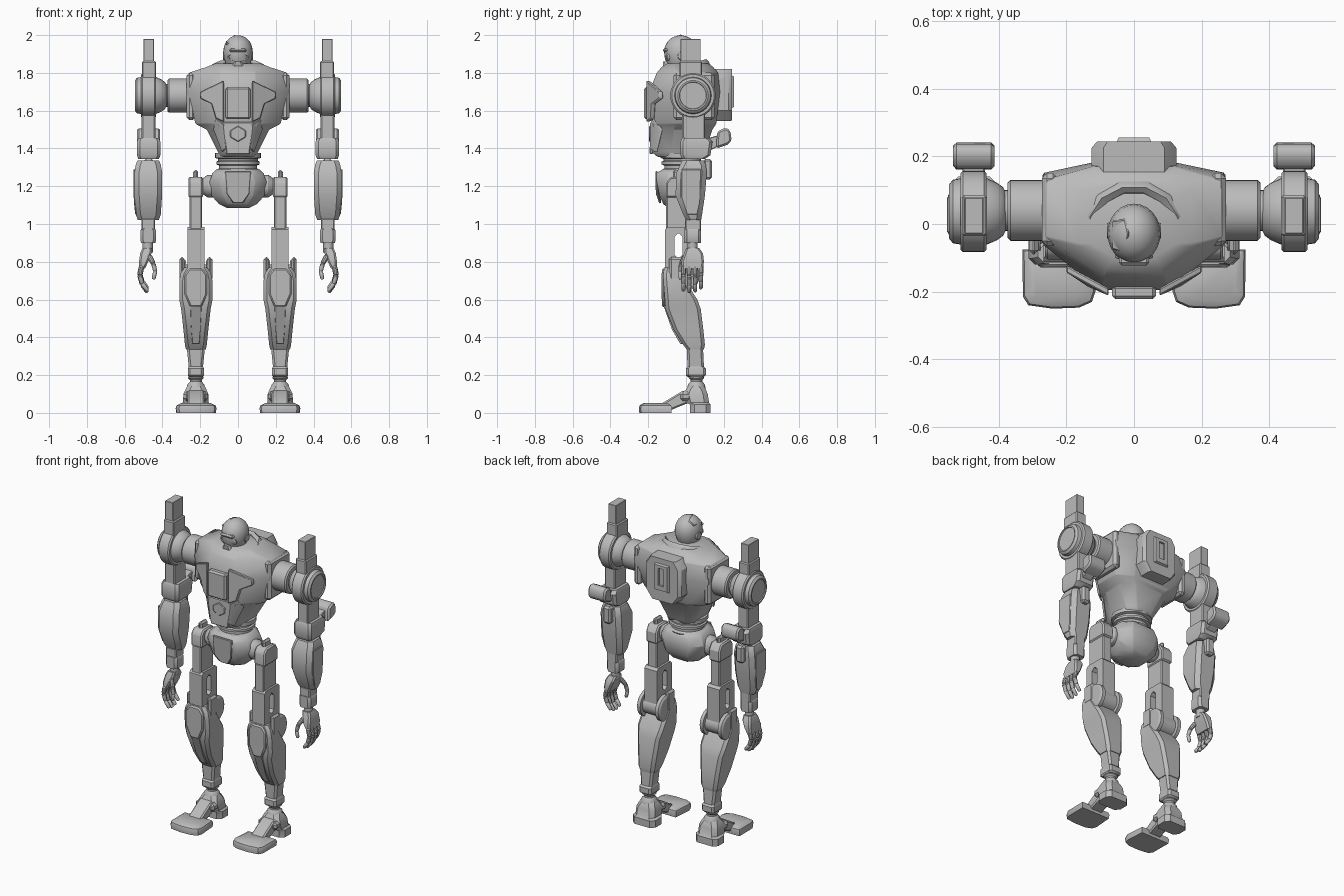
import bpy, bmesh, math
from mathutils import Vector, Matrix

grey = bpy.data.materials.new("grey_metal")
grey.diffuse_color = (0.5, 0.5, 0.5, 1)


def finish(name, bm, mirror=False, bevel=0.0, angle=32):
    """Turn a bmesh into a named object, smooth by angle, optionally mirrored in x."""
    bmesh.ops.recalc_face_normals(bm, faces=bm.faces)
    if bevel:
        sharp = [e for e in bm.edges if len(e.link_faces) == 2 and e.calc_face_angle(0) > 0.6]
        bmesh.ops.bevel(bm, geom=sharp, offset=bevel, segments=1, affect='EDGES', clamp_overlap=True)
    for f in bm.faces:
        f.smooth = True
    for e in bm.edges:
        e.smooth = len(e.link_faces) == 2 and e.calc_face_angle(0) < math.radians(angle)
    me = bpy.data.meshes.new(name)
    bm.to_mesh(me)
    bm.free()
    me.materials.append(grey)
    ob = bpy.data.objects.new(name, me)
    bpy.context.collection.objects.link(ob)
    if mirror:
        ob.modifiers.new("Mirror", 'MIRROR')
    return ob


def loft(name, rings, mirror=False, bevel=0.0, closed=False, angle=32):
    """Skin rings of equal length; closed joins the last ring to the first."""
    bm = bmesh.new()
    vs = [[bm.verts.new(p) for p in r] for r in rings]
    n = len(vs[0])
    pairs = list(zip(vs, vs[1:])) + ([(vs[-1], vs[0])] if closed else [])
    for a, b in pairs:
        for i in range(n):
            j = (i + 1) % n
            bm.faces.new((a[i], a[j], b[j], b[i]))
    if not closed:
        bm.faces.new(vs[0])
        bm.faces.new(vs[-1])
    return finish(name, bm, mirror, bevel, angle)


def box(name, x, y, z, mirror=False, bevel=0.006):
    loft(name, [[(x[0], y[0], h), (x[1], y[0], h), (x[1], y[1], h), (x[0], y[1], h)] for h in z],
         mirror, bevel)


def prism(name, pts, depth, mirror=False, bevel=0.004):
    """Extrude a 3D polygon along the depth vector."""
    d = Vector(depth)
    loft(name, [[Vector(p) for p in pts], [Vector(p) + d for p in pts]], mirror, bevel)


def turned(name, origin, axis, profile, mirror=False, n=24, scale=(1, 1)):
    """Lathe of (distance along axis, radius) around an axis."""
    o, ax = Vector(origin), Vector(axis).normalized()
    q = Vector((0, 0, 1)).rotation_difference(ax)
    rings = [[o + q @ Vector((r * scale[0] * math.cos(2 * math.pi * i / n),
                              r * scale[1] * math.sin(2 * math.pi * i / n), t))
              for i in range(n)] for t, r in profile]
    loft(name, rings, mirror)


def oct_ring(z, cx, hw, y0, y1, c):
    """Rectangle with chamfered corners at height z."""
    a, b = cx - hw, cx + hw
    return [(a + c, y0, z), (b - c, y0, z), (b, y0 + c, z), (b, y1 - c, z),
            (b - c, y1, z), (a + c, y1, z), (a, y1 - c, z), (a, y0 + c, z)]


def body_ring(z, w, fw, bw, yf, ys, yb2, yb):
    return [(-fw, yf, z), (fw, yf, z), (w, ys, z), (w, yb2, z),
            (bw, yb, z), (-bw, yb, z), (-w, yb2, z), (-w, ys, z)]


# Torso shell
loft("torso", [body_ring(*r) for r in (
    (1.355, .095, .06, .05, -.15, -.08, .05, .09), (1.38, .105, .065, .06, -.18, -.08, .05, .10),
    (1.50, .165, .09, .10, -.175, -.06, .08, .14), (1.53, .225, .10, .13, -.18, -.06, .10, .16),
    (1.70, .27, .10, .13, -.195, -.06, .15, .18), (1.80, .262, .09, .12, -.155, -.04, .13, .17),
    (1.83, .17, .08, .10, -.13, -.06, .10, .145), (1.85, .12, .06, .07, -.10, -.06, .08, .12))],
    bevel=0.005)
box("chest_panel", (-.065, .065), (-.222, -.18), (1.555, 1.725), bevel=.01)
prism("chest_side_plate", [(.075, -.19, 1.76), (.20, -.122, 1.70), (.20, -.12, 1.665), (.14, -.16, 1.635),
                           (.118, -.165, 1.56), (.075, -.19, 1.54)], (0, -.022, 0), True)
prism("rib_plate", [(.118, -.16, 1.56), (.075, -.175, 1.53), (.062, -.175, 1.40), (.085, -.15, 1.38),
                    (.13, -.12, 1.50)], (0, -.018, 0), True)
prism("belly_plate", [(-.085, -.17, 1.54), (.085, -.17, 1.54), (.06, -.175, 1.37), (-.06, -.175, 1.37)],
      (0, -.018, 0))
prism("belly_hexagon", [(-.042, -.18, 1.495), (0, -.18, 1.52), (.042, -.18, 1.495),
                        (.042, -.18, 1.46), (0, -.18, 1.435), (-.042, -.18, 1.46)], (0, -.017, 0))
box("flank_block", (.225, .272), (-.065, .15), (1.55, 1.80), True, .015)

# Tilted collar ring
def collar(rx, ry, z):
    return [(rx * math.cos(a), -.01 + ry * math.sin(a), z + .28 * ry * math.sin(a))
            for a in (2 * math.pi * (i + .5) / 12 for i in range(12))]
loft("collar", [collar(.165, .15, 1.78), collar(.152, .135, 1.825), collar(.135, .122, 1.84),
                collar(.112, .105, 1.83), collar(.11, .10, 1.77)], closed=True)
turned("neck", (0, -.02, 1.76), (0, 0, 1), [(0, .07), (.1, .06)])

# Head
turned("head", (0, -.028, 0), (0, 0, 1), [
    (1.80, .03), (1.815, .05), (1.84, .063), (1.875, .076), (1.91, .080), (1.94, .076),
    (1.965, .064), (1.985, .045), (1.995, .024), (1.999, .006)], scale=(.98, 1.1))
turned("eye", (.033, -.085, 1.885), (.2, -1, 0), [(0, .022), (.018, .02), (.02, .013), (.014, .011)], True, 16)
box("brow", (-.045, .045), (-.122, -.08), (1.91, 1.93), bevel=.008)
loft("muzzle", [oct_ring(1.805, 0, .024, -.105, -.04, .01), oct_ring(1.835, 0, .034, -.122, -.04, .012),
                oct_ring(1.86, 0, .018, -.122, -.04, .008)])
turned("ear_disc", (.068, -.02, 1.89), (1, 0, 0), [(0, .026), (.012, .022)], True, 16)
prism("scalp_plate", [(-.06, -.075, 1.945), (-.02, -.085, 1.96), (-.012, -.03, 1.995),
                      (-.02, .015, 1.975), (-.06, .01, 1.955)], (-.006, 0, .012))

# Backpack with slot frame
def pack(y, s):
    return [(-.125 * s, y, 1.60), (-.08 * s, y, 1.545 + .02 * (1 - s)), (.08 * s, y, 1.545 + .02 * (1 - s)),
            (.125 * s, y, 1.60), (.125 * s, y, 1.77), (.09 * s, y, 1.82), (-.09 * s, y, 1.82), (-.125 * s, y, 1.77)]
loft("backpack", [pack(.14, 1), pack(.225, 1), pack(.243, .88)])
def rect(y, a, z0, z1):
    return [(-a, y, z0), (a, y, z0), (a, y, z1), (-a, y, z1)]
loft("pack_frame", [rect(.235, .055, 1.61, 1.79), rect(.255, .045, 1.62, 1.78),
                    rect(.255, .02, 1.65, 1.76), rect(.235, .02, 1.65, 1.76)], closed=True)

# Waist and pelvis
turned("waist", (0, -.02, 0), (0, 0, 1), [(1.26, .10), (1.285, .115), (1.295, .10), (1.31, .10), (1.315, .115),
       (1.33, .115), (1.335, .105), (1.345, .105), (1.35, .122), (1.375, .122)], scale=(1, .95))
loft("pelvis", [oct_ring(z, 0, w, a, b, c) for z, w, a, b, c in (
    (1.085, .06, -.09, .03, .03), (1.105, .10, -.12, .06, .045), (1.15, .14, -.14, .09, .06),
    (1.22, .152, -.155, .10, .06), (1.27, .135, -.155, .09, .06), (1.292, .11, -.12, .07, .05))], bevel=.004)
prism("pelvis_plate", [(-.07, -.15, 1.28), (.07, -.15, 1.28), (.06, -.15, 1.16), (.025, -.13, 1.11),
                       (-.025, -.13, 1.11), (-.06, -.15, 1.16)], (0, -.012, 0))
turned("hip_joint", (.13, -.035, 1.20), (1, 0, 0), [(0, .06), (.03, .06), (.045, .05), (.065, .035)], True)

# Shoulders and arms
turned("shoulder_drum", (.26, .04, 1.68), (1, 0, 0), [(0, .09), (.105, .09), (.113, .082), (.113, .06), (.15, .06)], True, 32)
turned("shoulder_dome", (.375, .037, 1.68), (1, 0, 0), [(0, .05), (.012, .072), (.03, .085), (.06, .098), (.07, .10)], True, 32)
turned("shoulder_hub", (.435, .037, 1.68), (1, 0, 0), [(0, .112), (.008, .12), (.07, .12), (.078, .112)], True, 32)
turned("shoulder_cap", (.51, .037, 1.68), (1, 0, 0), [(0, .098), (.025, .094), (.036, .08), (.036, .072),
       (.03, .07)], True, 32)
box("upper_post_base", (.434, .508), (-.035, .085), (1.76, 1.862), True)
box("upper_post", (.445, .50), (-.028, .078), (1.85, 1.98), True, .002)
box("upper_arm", (.438, .51), (-.02, .10), (1.42, 1.60), True)
loft("elbow_block", [oct_ring(1.345, .473, .055, -.02, .10, .015), oct_ring(1.365, .473, .062, -.03, .13, .015),
                     oct_ring(1.435, .473, .062, -.03, .14, .015), oct_ring(1.455, .473, .055, -.02, .12, .015)], True)
prism("elbow_arm", [(.44, .11, 1.38), (.44, .17, 1.41), (.44, .17, 1.47), (.44, .10, 1.45)], (.066, 0, 0), True)
prism("elbow_counterweight", [(.412, .16, 1.40), (.412, .22, 1.42), (.412, .242, 1.44), (.412, .235, 1.495),
                              (.412, .21, 1.51), (.412, .165, 1.49)], (.122, 0, 0), True, .01)
loft("forearm", [oct_ring(z, .475, w, a, b, .025) for z, w, a, b in (
    (1.02, .055, .0, .08), (1.05, .066, -.015, .085), (1.15, .073, -.055, .10), (1.27, .074, -.052, .11),
    (1.315, .066, -.03, .105), (1.335, .058, -.02, .095))], True)
prism("forearm_plate", [(.544, -.025, 1.29), (.544, .08, 1.29), (.544, .075, 1.12), (.535, .06, 1.05),
                        (.535, .005, 1.05), (.544, -.025, 1.14)], (.009, 0, 0), True, .003)
box("forearm_fin", (.445, .50), (.09, .138), (1.235, 1.345), True, .012)
box("forearm_end", (.44, .512), (-.005, .08), (.965, 1.03), True)
loft("wrist_cuff", [oct_ring(z, .475, w, -.01, .08, .015) for z, w in ((.90, .037), (.915, .042), (.965, .042), (.975, .036))], True)
turned("wrist", (.478, .035, .85), (0, 0, 1), [(0, .027), (.06, .027)], True, 16)

# Hands: palm, four fingers and thumb as chains of short links
loft("palm", [oct_ring(z, x, w, a, b, .01) for z, x, w, a, b in (
    (.765, .508, .016, -.02, .09), (.80, .50, .024, -.025, .095), (.845, .488, .03, -.01, .09), (.872, .48, .026, .0, .07))], True)
def digit(name, pts, r):
    for k, (p, q) in enumerate(zip(pts, pts[1:])):
        p, q = Vector(p), Vector(q)
        t, s = (q - p).length, r * (1 - .1 * k)
        turned(name, p, q - p, [(-.004, s * .6), (.004, s), (t - .004, s * .92), (t + .003, s * .55)], True, 10)
for i in range(4):
    y, d = -.014 + i * .031, (.0, -.008, -.004, .012)[i]
    digit("finger", [(.51, y, .775), (.52, y, .73 + d / 2), (.507, y, .685 + d), (.48, y, .648 + d)], .0145)
digit("thumb", [(.47, -.005, .83), (.448, -.025, .79), (.438, -.03, .75), (.447, -.03, .71)], .014)

# Upper legs
cx = .223
prism("hip_bracket", [(.185, -.105, 1.14), (.185, .035, 1.14), (.185, .035, 1.21), (.185, .01, 1.25),
                      (.185, -.08, 1.25), (.185, -.105, 1.22)], (.078, 0, 0), True, .008)
box("hip_tab", (.211, .238), (-.07, .0), (1.24, 1.285), True, .01)
box("thigh", (.191, .256), (-.105, .025), (.96, 1.15), True)

# Slotted lower thigh
def slot(x, y0, y1, z0, z1, c):
    return [(x, y0 + c, z0), (x, y1 - c, z0), (x, y1, z0 + c), (x, y1, z1 - c),
            (x, y1 - c, z1), (x, y0 + c, z1), (x, y0, z1 - c), (x, y0, z0 + c)]
outer, inner = (-.112, .04, .72, .985, .015), (-.062, -.018, .82, .95, .018)
loft("thigh_slot_link", [slot(.178, *outer), slot(.268, *outer), slot(.268, *inner), slot(.178, *inner)],
     True, closed=True)

# Knees and shins
turned("knee_disc", (.14, -.01, .725), (1, 0, 0), [(0, .07), (.008, .082), (.03, .082), (.03, .06),
       (.136, .06), (.136, .082), (.158, .082), (.166, .07)], True)
box("knee_flap", (.282, .31), (-.09, -.01), (.70, .825), True, .012)
box("knee_flap_inner", (.136, .164), (-.09, -.01), (.70, .825), True, .012)
loft("shin", [oct_ring(z, cx, w, a, b, .018) for z, w, a, b in (
    (.335, .052, .005, .095), (.36, .058, -.015, .10), (.44, .066, -.065, .092), (.55, .078, -.108, .078),
    (.60, .088, -.112, .06), (.70, .088, -.12, -.005), (.74, .08, -.12, -.04), (.77, .06, -.115, -.06))], True)
prism("knee_cap", [(cx - .035, -.105, .765), (cx + .035, -.105, .765), (cx + .06, -.108, .73), (cx + .06, -.108, .63),
                   (cx + .03, -.105, .56), (cx - .03, -.105, .56), (cx - .06, -.108, .63), (cx - .06, -.108, .73)],
      (0, -.022, 0), True, .008)
prism("shin_ridge", [(cx - .03, -.108, .57), (cx + .03, -.108, .57), (cx + .024, -.064, .44),
                     (cx + .018, -.018, .365), (cx - .018, -.018, .365), (cx - .024, -.064, .44)], (0, -.012, 0), True, .002)

# Ankles and feet
loft("ankle_sleeve", [oct_ring(z, cx, w, a, b, .012) for z, w, a, b in (
    (.19, .036, .01, .095), (.20, .043, .0, .105), (.235, .043, .0, .105), (.245, .038, .008, .095),
    (.345, .048, .004, .09))], True)
turned("ankle_joint", (cx, .055, .12), (0, 0, 1), [(0, .05), (.03, .045), (.045, .032), (.055, .032), (.065, .042), (.08, .036)], True)
loft("heel", [oct_ring(z, cx, w, a, b, .025) for z, w, a, b in (
    (0, .08, .02, .13), (.045, .08, .02, .13), (.055, .068, .0, .122), (.10, .066, -.01, .115),
    (.125, .055, .0, .105), (.145, .045, .015, .09))], True)
prism("foot_bridge", [(cx - .045, .03, .06), (cx - .045, .03, .125), (cx - .045, -.02, .115), (cx - .045, -.12, .055),
                      (cx - .045, -.15, .02), (cx - .045, -.08, .015)], (.09, 0, 0), True, .008)
box("instep_band", (cx - .065, cx + .065), (-.03, .03), (.062, .112), True, .015)
def toe(z, s):
    return [(.222 + s * x, -.16 + s * y, z) for x, y in (
        (-.098, .085), (.108, .085), (.106, -.055), (.09, -.08), (.02, -.09), (-.06, -.087), (-.098, -.07), (-.108, -.04))]
loft("toe_plate", [toe(0, .97), toe(.025, 1), toe(.04, .95), toe(.052, .72)], True)
